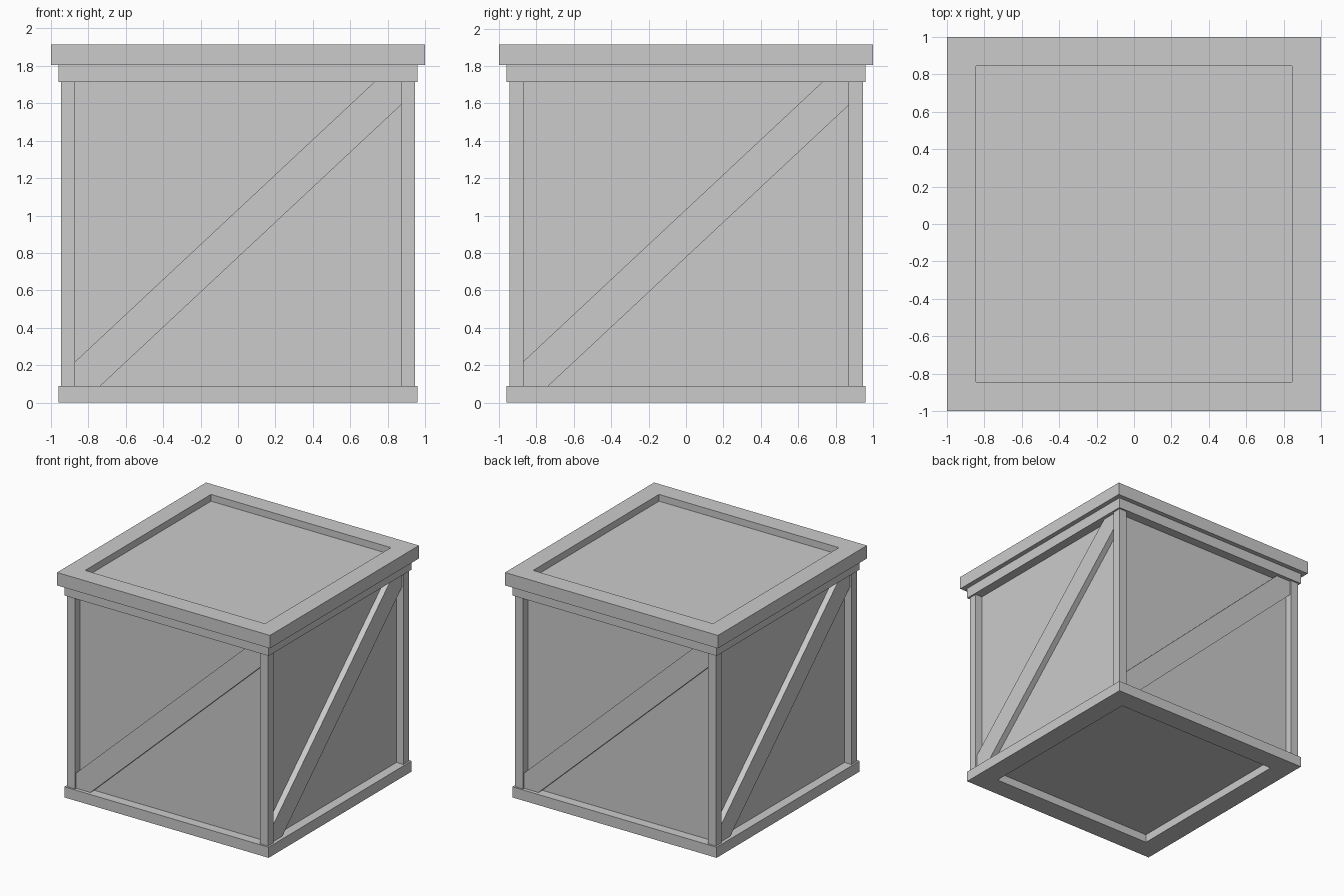
import bpy, bmesh
from math import pi
from mathutils import Matrix

if "Cube" in bpy.data.objects:
    bpy.data.objects.remove(bpy.data.objects["Cube"])


def finish(bm, name):
    bmesh.ops.recalc_face_normals(bm, faces=bm.faces)
    me = bpy.data.meshes.new(name)
    bm.to_mesh(me)
    bm.free()
    ob = bpy.data.objects.new(name, me)
    bpy.context.collection.objects.link(ob)
    return ob


def box(name, lo, hi):
    bm = bmesh.new()
    bmesh.ops.create_cube(bm, size=1)
    for v in bm.verts:
        v.co = [(a + b) / 2 + c * (b - a) for a, b, c in zip(lo, hi, v.co)]
    return finish(bm, name)


def frame(name, outer, inner, z0, z1):
    """Square ring with a rectangular cross-section."""
    bm = bmesh.new()
    corners = [(-1, -1), (1, -1), (1, 1), (-1, 1)]
    section = [(outer, z0), (outer, z1), (inner, z1), (inner, z0)]
    loops = [[bm.verts.new((x * r, y * r, z)) for r, z in section] for x, y in corners]
    for i in range(4):
        a, b = loops[i], loops[(i + 1) % 4]
        for j in range(4):
            k = (j + 1) % 4
            bm.faces.new((a[j], b[j], b[k], a[k]))
    return finish(bm, name)


def brace(name, y0, y1, angle):
    """Diagonal board, trimmed to the opening, turned to one side."""
    outline = [(-.87, .09), (-.735, .09), (.87, 1.59), (.87, 1.715), (.73, 1.715), (-.87, .22)]
    bm = bmesh.new()
    face = bm.faces.new([bm.verts.new((x, y0, z)) for x, z in outline])
    ext = bmesh.ops.extrude_face_region(bm, geom=[face], use_keep_orig=True)
    for v in ext["geom"]:
        if isinstance(v, bmesh.types.BMVert):
            v.co.y = y1
    bm.transform(Matrix.Rotation(angle, 4, 'Z'))
    return finish(bm, name)


# Panelled inner body, showing in the lid and base recesses
box("crate_panels", (-.88, -.88, .07), (.88, .88, 1.857))

# Base, upper trim and lid frames
frame("base_frame", .96, .785, 0, .09)
frame("upper_trim", .96, .785, 1.715, 1.805)
frame("lid_frame", 1.0, .845, 1.805, 1.915)

# Corner posts
for sx in (-1, 1):
    for sy in (-1, 1):
        xs, ys = sorted((sx * .87, sx * .945)), sorted((sy * .87, sy * .945))
        box("corner_post", (xs[0], ys[0], .09), (xs[1], ys[1], 1.715))

# One diagonal brace on each side
for i, side in enumerate(("front", "right", "back", "left")):
    brace(side + "_brace", -.93, -.88, i * pi / 2)
